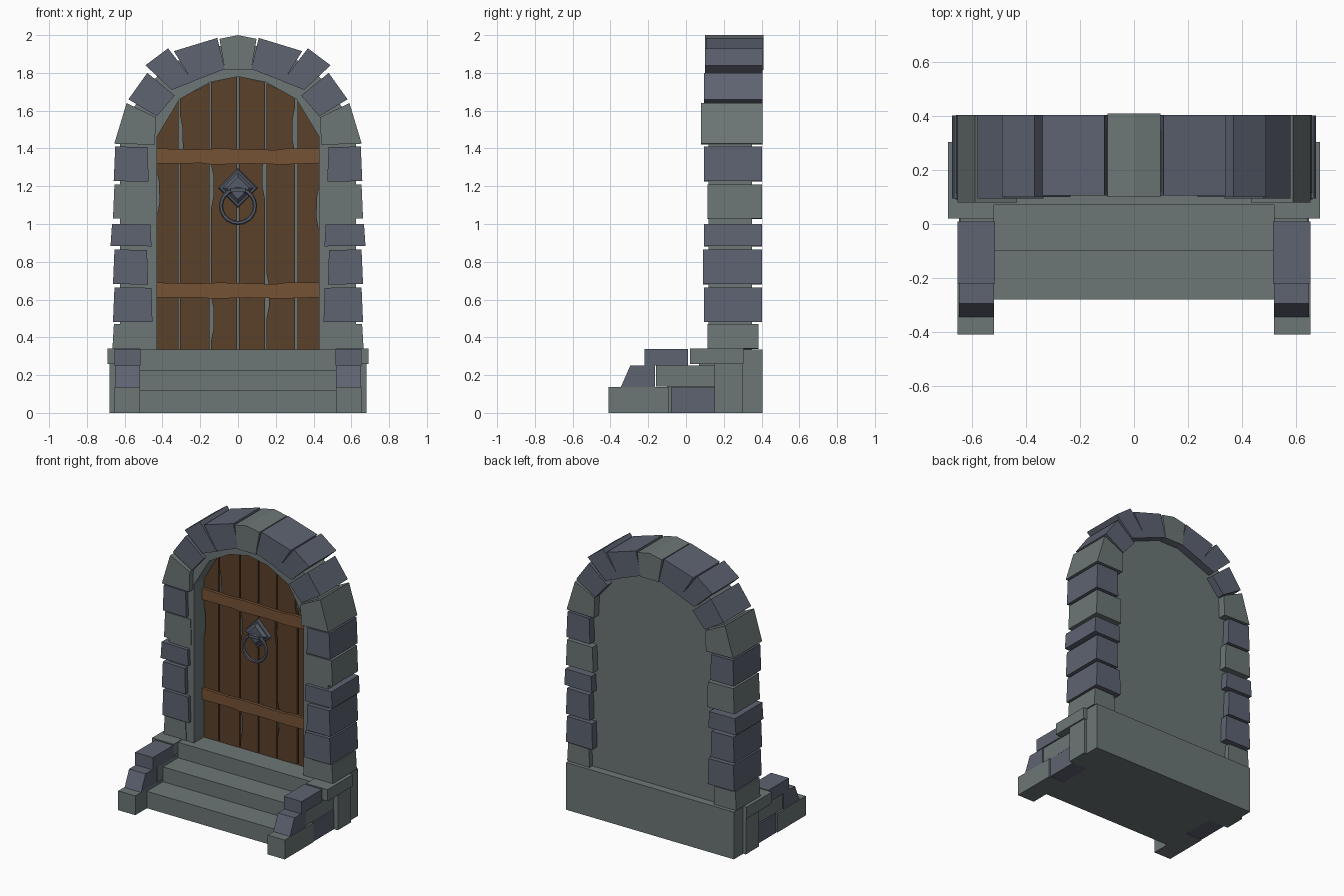
import bpy, bmesh, math
from mathutils import Matrix, Vector

if "Cube" in bpy.data.objects:
    bpy.data.objects.remove(bpy.data.objects["Cube"])


def material(name, rgb):
    m = bpy.data.materials.new(name)
    m.diffuse_color = (*rgb, 1)
    m.use_nodes = True
    m.node_tree.nodes["Principled BSDF"].inputs["Base Color"].default_value = m.diffuse_color
    return m


GREY = material("grey_stone", (0.15, 0.18, 0.18))
BLUE = material("blue_stone", (0.11, 0.125, 0.165))
WOOD = material("dark_wood", (0.105, 0.052, 0.023))
STRAP = material("light_wood", (0.18, 0.085, 0.036))
IRON = material("iron", (0.09, 0.105, 0.14))


def finish(name, bm, mat, mirror=False):
    bmesh.ops.recalc_face_normals(bm, faces=bm.faces)
    me = bpy.data.meshes.new(name)
    bm.to_mesh(me)
    bm.free()
    me.materials.append(mat)
    ob = bpy.data.objects.new(name, me)
    bpy.context.collection.objects.link(ob)
    if mirror:
        mod = ob.modifiers.new("mirror", 'MIRROR')
        mod.use_mirror_merge = False
    return ob


def prism(name, pts, a, b, mat, mirror=False, axis='Y'):
    """Extrude a profile: (x, z) along y, or (y, z) along x."""
    bm = bmesh.new()
    place = (lambda p, d: (p[0], d, p[1])) if axis == 'Y' else (lambda p, d: (d, p[0], p[1]))
    f = bm.faces.new([bm.verts.new(place(p, a)) for p in pts])
    r = bmesh.ops.extrude_face_region(bm, geom=[f])
    verts = [v for v in r['geom'] if isinstance(v, bmesh.types.BMVert)]
    shift = Vector((0, b - a, 0)) if axis == 'Y' else Vector((b - a, 0, 0))
    bmesh.ops.translate(bm, verts=verts, vec=shift)
    return finish(name, bm, mat, mirror)


def box(name, x0, x1, y0, y1, z0, z1, mat, mirror=False):
    return prism(name, [(x0, z0), (x1, z0), (x1, z1), (x0, z1)], y0, y1, mat, mirror)


def both(half):
    """Complete a right-half outline that runs from the base up to the centre."""
    return half + [(-x, z) for x, z in reversed(half) if x > 0]


# steps as one stair profile, with the back plinth
prism("steps", [(-0.28, 0), (-0.28, 0.12), (-0.10, 0.12), (-0.10, 0.225), (0.07, 0.225),
                (0.07, 0.335), (0.30, 0.335), (0.30, 0)], -0.53, 0.53, GREY, axis='X')
box("back_plinth", -0.66, 0.66, 0.30, 0.405, 0, 0.335, GREY)

# side walls of the steps
box("wall_front_stone", 0.52, 0.655, -0.41, -0.09, 0, 0.137, GREY, True)
box("wall_low_stone", 0.52, 0.65, -0.08, 0.15, 0, 0.135, BLUE, True)
prism("wall_sloped_stone", [(-0.345, 0.137), (-0.165, 0.137), (-0.165, 0.25), (-0.295, 0.25)],
      0.52, 0.65, BLUE, True, 'X')
box("wall_middle_stone", 0.52, 0.645, -0.16, 0.15, 0.14, 0.25, GREY, True)
box("wall_top_stone", 0.515, 0.655, -0.22, 0.01, 0.25, 0.338, BLUE, True)
box("wall_rear_stone", 0.52, 0.68, 0.15, 0.30, 0, 0.26, GREY, True)
box("wall_cap_stone", 0.52, 0.69, 0.02, 0.305, 0.258, 0.34, GREY, True)

# mortar arch and the panel behind the door
inner = [(0.43, 0.33), (0.43, 1.46), (0.31, 1.66), (0.15, 1.75), (0, 1.78)]
outer = [(0.625, 0.33), (0.625, 1.42), (0.55, 1.62), (0.44, 1.77), (0.33, 1.86),
         (0.11, 1.94), (0, 1.96)]
prism("mortar_arch", both(outer) + list(reversed(both(inner))), 0.12, 0.35, GREY)
prism("back_panel", both(inner), 0.25, 0.35, GREY)

# jamb stones: inner x, outer x, z0, z1, front y, colour
jambs = [(0.49, 0.665, 0.338, 0.47, 0.115, GREY), (0.455, 0.662, 0.48, 0.665, 0.095, BLUE),
         (0.478, 0.662, 0.68, 0.865, 0.09, BLUE), (0.46, 0.675, 0.882, 1.00, 0.095, BLUE),
         (0.45, 0.662, 1.027, 1.21, 0.115, GREY), (0.475, 0.658, 1.225, 1.41, 0.095, BLUE)]
for i, (xi, xo, z0, z1, y, mat) in enumerate(jambs):
    prism(f"jamb_stone_{i + 1}", [(xi - 0.002, z0), (xo, z0 + 0.002), (xo - 0.008, z1), (xi + 0.004, z1 - 0.003)],
          y, 0.385 if i == 0 else 0.403, mat, True)

# arch stones and keystone
arch = [([(0.44, 1.42), (0.655, 1.425), (0.59, 1.64), (0.435, 1.565)], 0.08, GREY),
        ([(0.43, 1.57), (0.58, 1.66), (0.48, 1.80), (0.335, 1.68)], 0.095, BLUE),
        ([(0.35, 1.71), (0.49, 1.84), (0.37, 1.93), (0.235, 1.755)], 0.10, BLUE),
        ([(0.24, 1.755), (0.34, 1.915), (0.11, 1.985), (0.07, 1.82)], 0.105, BLUE)]
for i, (pts, y, mat) in enumerate(arch):
    prism(f"arch_stone_{i + 1}", pts, y, 0.405, mat, True)
prism("keystone", both([(0.07, 1.815), (0.098, 1.98), (0, 2.0)]), 0.10, 0.41, GREY)

# door planks: left x, right x, top left z, top right z, chips (side, z)
planks = [(-0.43, -0.316, 1.46, 1.65, [(0, 1.16)]), (-0.306, -0.150, 1.665, 1.745, [(0, 1.45)]),
          (-0.143, -0.004, 1.75, 1.78, [(0, 0.5), (0, 1.2)]),
          (0.004, 0.143, 1.78, 1.75, [(1, 1.25)]),
          (0.151, 0.302, 1.745, 1.67, [(0, 0.62), (1, 1.5)]),
          (0.314, 0.43, 1.655, 1.46, [(1, 1.08)])]
for i, (x0, x1, zl, zr, chips) in enumerate(planks):
    def edge(side, x):
        s = -1 if side else 1
        out = []
        for z in sorted(z for k, z in chips if k == side):
            out += [(x, z - 0.12), (x + s * 0.014, z - 0.05), (x + s * 0.012, z + 0.06), (x, z + 0.12)]
        return out
    prism(f"door_plank_{i + 1}", [(x0, 0.33), (x1, 0.33)] + edge(1, x1) + [(x1, zr), (x0, zl)]
          + edge(0, x0)[::-1], 0.23, 0.26, WOOD)

# cross straps with worn edges
for name, z in (("upper_strap", 1.36), ("lower_strap", 0.65)):
    prism(name, [(-0.43, z - 0.04), (-0.19, z - 0.038), (-0.14, z - 0.046), (0.05, z - 0.04),
                 (0.24, z - 0.045), (0.43, z - 0.038), (0.43, z + 0.04), (0.26, z + 0.04),
                 (0.2, z + 0.032), (-0.1, z + 0.04), (-0.22, z + 0.034), (-0.43, z + 0.04)],
          0.21, 0.235, STRAP)

# diamond plate of the knocker: a stepped, four-sided boss
for name, r1, r2, y, depth in (("knocker_plate", 0.105, 0.095, 0.222, 0.02),
                               ("knocker_boss", 0.085, 0.06, 0.204, 0.02)):
    bm = bmesh.new()
    bmesh.ops.create_cone(bm, cap_ends=True, segments=4, radius1=r1, radius2=r2, depth=depth)
    xs = [v.co.x for v in bm.verts]
    turn = 0 if min(abs(x) for x in xs) < 0.01 else math.pi / 4
    bmesh.ops.transform(bm, verts=bm.verts, matrix=Matrix.Translation((0, y, 1.19))
                        @ Matrix.Rotation(math.pi / 2, 4, 'X') @ Matrix.Rotation(turn, 4, 'Z'))
    finish(name, bm, IRON)
box("knocker_bracket", -0.04, 0.04, 0.175, 0.20, 1.17, 1.19, IRON)

# knocker ring
bpy.ops.mesh.primitive_torus_add(major_segments=20, minor_segments=6, major_radius=0.09,
                                 minor_radius=0.011, location=(0, 0.19, 1.095),
                                 rotation=(math.radians(86), 0, 0))
ring = bpy.context.object
ring.name = "knocker_ring"
ring.data.materials.append(IRON)
